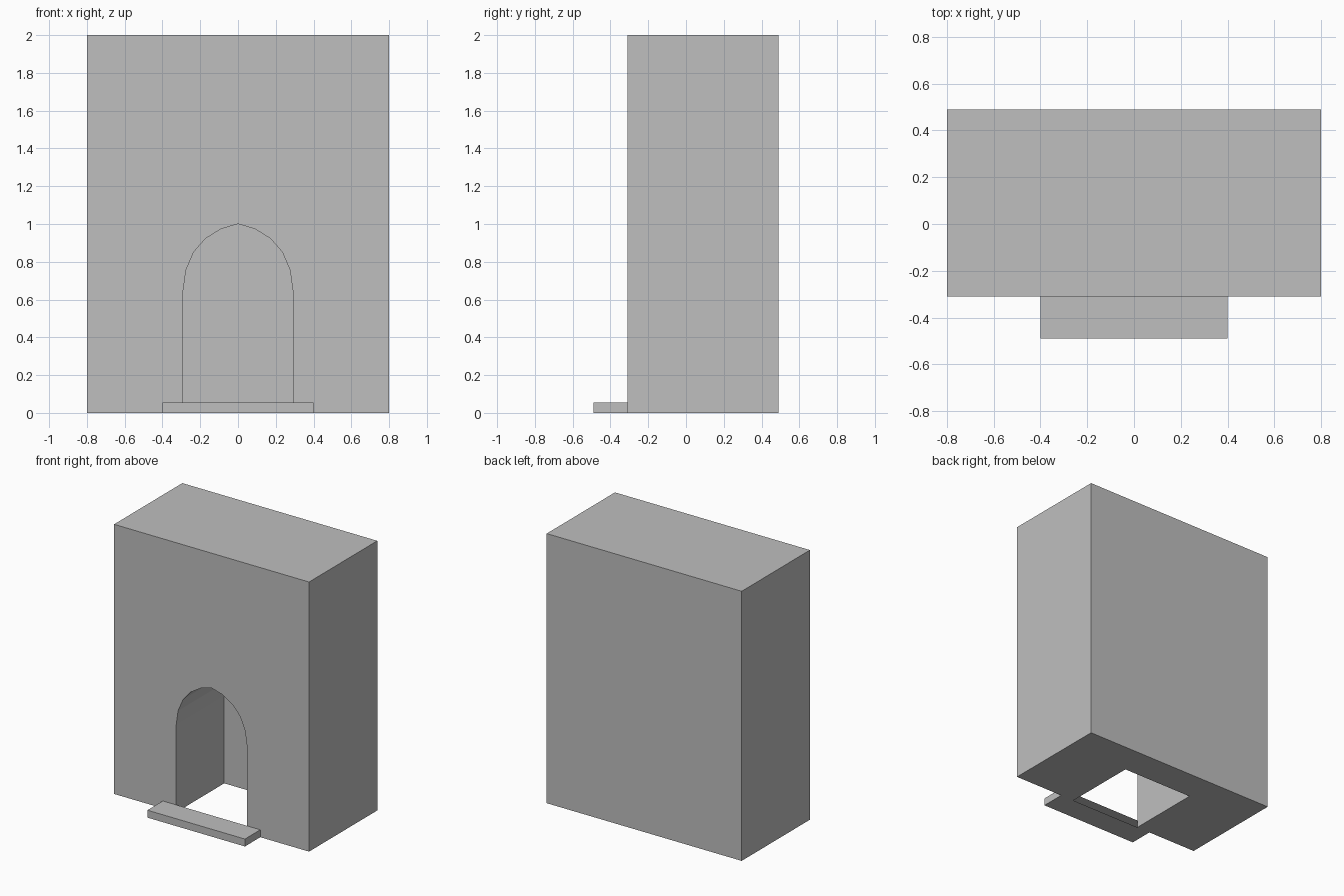
import bpy, bmesh

if "Cube" in bpy.data.objects:
    bpy.data.objects.remove(bpy.data.objects["Cube"])

stone = bpy.data.materials.new("grey stone")
stone.diffuse_color = (0.52, 0.52, 0.52, 1)
stone.use_nodes = True
stone.node_tree.nodes["Principled BSDF"].inputs["Base Color"].default_value = stone.diffuse_color


def prism(name, profile, y0, y1, open_back=False):
    """Extrude an (x, z) profile from y0 to y1."""
    bm = bmesh.new()
    front = bm.faces.new([bm.verts.new((x, y0, z)) for x, z in profile])
    ext = bmesh.ops.extrude_face_region(bm, geom=[front], use_keep_orig=True)
    moved = [g for g in ext["geom"] if isinstance(g, bmesh.types.BMVert)]
    bmesh.ops.translate(bm, verts=moved, vec=(0, y1 - y0, 0))
    bmesh.ops.recalc_face_normals(bm, faces=bm.faces)
    if open_back:
        back = [f for f in bm.faces if f.normal.y > 0.9]
        bmesh.ops.delete(bm, geom=back, context='FACES_ONLY')
    me = bpy.data.meshes.new(name)
    bm.to_mesh(me)
    bm.free()
    me.materials.append(stone)
    ob = bpy.data.objects.new(name, me)
    bpy.context.collection.objects.link(ob)
    return ob


def rect(half_width, height):
    return [(-half_width, 0), (half_width, 0),
            (half_width, height), (-half_width, height)]


# Main block
block = prism("wall_block", rect(0.8, 2.0), -0.31, 0.49)

# Pointed arch niche, open at the front and underneath
half = [(0.29, -0.1), (0.29, 0.65), (0.275, 0.757), (0.234, 0.852),
        (0.173, 0.922), (0.09, 0.974)]
arch = half + [(0, 1.0)] + [(-x, z) for x, z in reversed(half)]
cutter = prism("niche_cutter", arch, -0.5, 0.253)
cutter.hide_render = True

cut = block.modifiers.new("niche", 'BOOLEAN')
cut.operation = 'DIFFERENCE'
cut.solver = 'EXACT'
cut.object = cutter
bpy.context.view_layer.objects.active = block
bpy.ops.object.modifier_apply(modifier=cut.name)
bpy.data.objects.remove(cutter)

# Doorstep, open where it meets the wall
prism("doorstep", rect(0.4, 0.055), -0.49, -0.31, open_back=True)
